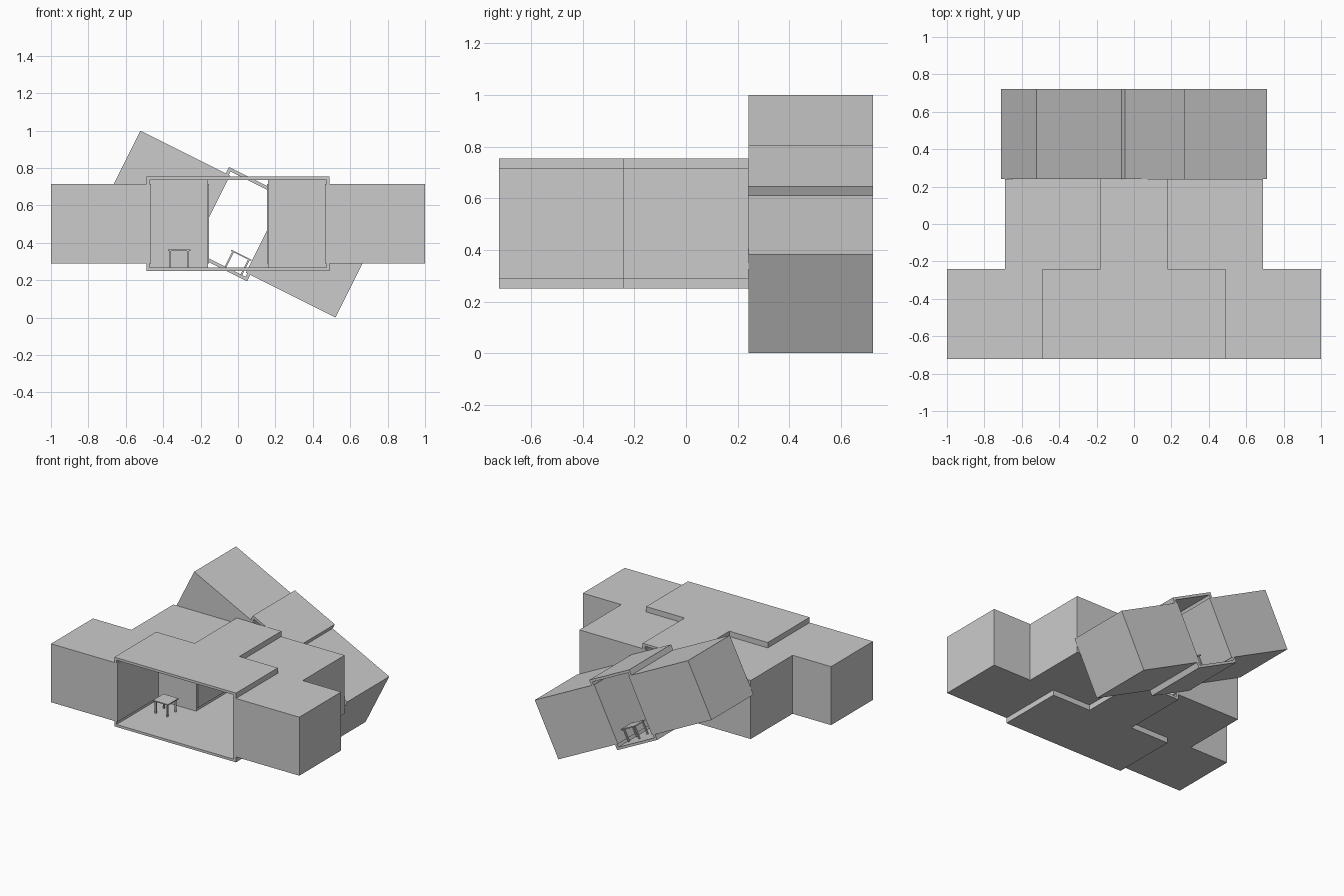
import bpy, bmesh, math
from mathutils import Matrix, Vector

cube = bpy.data.objects.get("Cube")
if cube:
    bpy.data.objects.remove(cube, do_unlink=True)

grey = bpy.data.materials.new("light_grey")
grey.use_nodes = True
grey.diffuse_color = (0.6, 0.6, 0.6, 1)
grey.node_tree.nodes["Principled BSDF"].inputs["Base Color"].default_value = (0.6, 0.6, 0.6, 1)

HALF_DEPTH = 0.241    # half of a module along y
SHELL_H, BOX_H = 0.252, 0.213
WALL = 0.018


def add_boxes(name, boxes, place):
    """One object from several (min corner, max corner) boxes, moved by a matrix."""
    bm = bmesh.new()
    for lo, hi in boxes:
        lo, hi = Vector(lo), Vector(hi)
        size = Matrix.Diagonal((*(hi - lo), 1))
        bmesh.ops.create_cube(bm, size=1, matrix=place @ Matrix.Translation((lo + hi) / 2) @ size)
    mesh = bpy.data.meshes.new(name)
    bm.to_mesh(mesh)
    bm.free()
    mesh.materials.append(grey)
    obj = bpy.data.objects.new(name, mesh)
    bpy.context.collection.objects.link(obj)
    return obj


def add_module(name, place, shell_half, box_end):
    """Open tube running along y, with a closed room slid out of each side."""
    d, h, s, w = HALF_DEPTH, SHELL_H, shell_half, WALL
    add_boxes(name + "_shell", [
        ((-s, -d, h - w), (s, d, h)),
        ((-s, -d, -h), (s, d, w - h)),
        ((-s, -d, w - h), (w - s, d, h - w)),
        ((s - w, -d, w - h), (s, d, h - w)),
    ], place)
    inner = s - w - 0.008
    for side, (a, b) in (("right", (-box_end, -inner)), ("left", (inner, box_end))):
        add_boxes(f"{name}_{side}_room", [((a, -d, -BOX_H), (b, d, BOX_H))], place)


def add_table(name, place, x, y):
    """Small four-legged table standing on the module floor."""
    floor = WALL - SHELL_H
    top, half, leg = floor + 0.096, 0.06, 0.005
    boxes = [((x - half, y - half, top - 0.008), (x + half, y + half, top))]
    for sx in (-1, 1):
        for sy in (-1, 1):
            lx, ly = x + sx * 0.047, y + sy * 0.047
            boxes.append(((lx - leg, ly - leg, floor), (lx + leg, ly + leg, top - 0.008)))
    add_boxes(name, boxes, place)


front = Matrix.Translation((0, -2 * HALF_DEPTH, 0.502))
middle = Matrix.Translation((0, 0, 0.502))
rear = Matrix.Translation((0, 2 * HALF_DEPTH, 0.5)) @ Matrix.Rotation(math.atan(0.5), 4, 'Y')

add_module("front", front, 0.49, 1.0)
add_module("middle", middle, 0.18, 0.69)
add_module("rear", rear, 0.18, 0.69)

# Back walls of the wide front shell, either side of the passage
d, h = HALF_DEPTH, SHELL_H - WALL
add_boxes("front_back_wall", [
    ((-0.472, d - 0.01, -h), (-0.16, d, h)),
    ((0.16, d - 0.01, -h), (0.472, d, h)),
], front)

add_table("front_table", front, -0.315, 0.1)
add_table("rear_table", rear, 0.09, 0.1)
